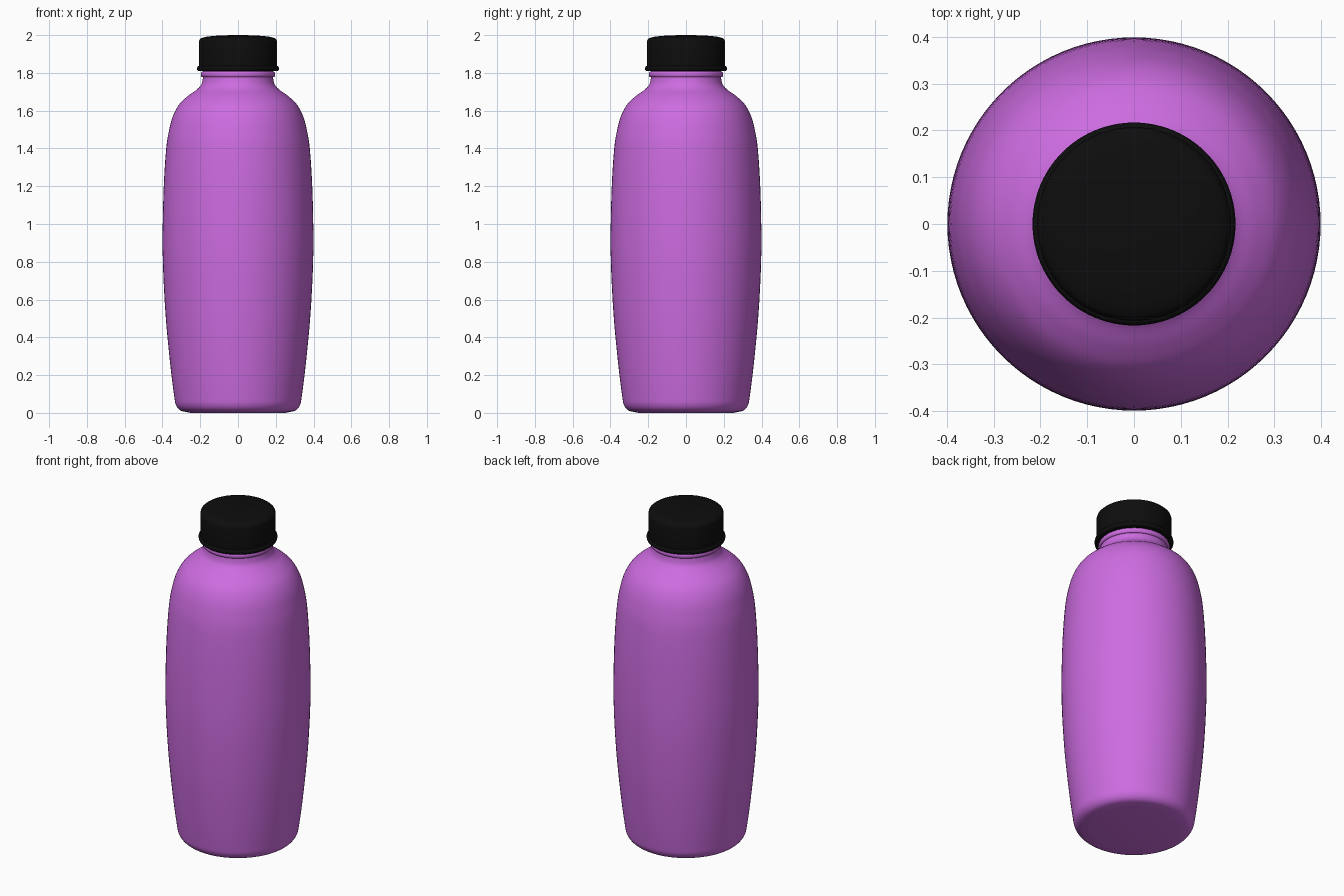
import bpy, bmesh, math

if "Cube" in bpy.data.objects:
    bpy.data.objects.remove(bpy.data.objects["Cube"])

SIDES = 96


def material(name, rgba):
    mat = bpy.data.materials.new(name)
    mat.diffuse_color = rgba
    mat.use_nodes = True
    mat.node_tree.nodes["Principled BSDF"].inputs["Base Color"].default_value = mat.diffuse_color
    return mat


def smooth_profile(pts, steps=5):
    # Catmull-Rom curve through (radius, z) points
    out = []
    ext = [pts[0]] + pts + [pts[-1]]
    for a, b, c, d in zip(ext, ext[1:], ext[2:], ext[3:]):
        for i in range(steps):
            t = i / steps
            out.append(tuple(0.5 * (2 * q + (r - p) * t + (2 * p - 5 * q + 4 * r - s) * t ** 2
                                    + (3 * q - p - 3 * r + s) * t ** 3)
                             for p, q, r, s in zip(a, b, c, d)))
    return out + [pts[-1]]


def lathe(name, profile, mat, angle=35):
    bm = bmesh.new()
    rings = [[bm.verts.new((r * math.cos(2 * math.pi * i / SIDES),
                            r * math.sin(2 * math.pi * i / SIDES), z))
              for i in range(SIDES)] for r, z in profile]
    for lo, hi in zip(rings, rings[1:]):
        for i in range(SIDES):
            j = (i + 1) % SIDES
            bm.faces.new((lo[i], lo[j], hi[j], hi[i]))
    bm.faces.new(rings[0][::-1])
    bm.faces.new(rings[-1])
    mesh = bpy.data.meshes.new(name)
    bm.to_mesh(mesh)
    bm.free()
    mesh.materials.append(mat)
    obj = bpy.data.objects.new(name, mesh)
    bpy.context.collection.objects.link(obj)
    bpy.ops.object.select_all(action='DESELECT')
    obj.select_set(True)
    bpy.context.view_layer.objects.active = obj
    bpy.ops.object.shade_smooth_by_angle(angle=math.radians(angle))
    return obj


purple = material("purple_plastic", (0.61, 0.15, 0.75, 1))
black = material("black_plastic", (0.004, 0.004, 0.004, 1))

# Bottle body: rounded base, bulging sides, shoulder and neck
body = smooth_profile([
    (0.27, 0.004), (0.305, 0.013), (0.328, 0.04), (0.338, 0.09), (0.358, 0.25),
    (0.382, 0.5), (0.396, 0.75), (0.399, 0.95), (0.393, 1.2), (0.38, 1.4),
    (0.364, 1.5), (0.343, 1.575), (0.31, 1.635), (0.265, 1.678),
    (0.22, 1.71), (0.195, 1.738), (0.186, 1.77)])
lathe("bottle_body", [(0.25, 0.0)] + body + [(0.186, 1.84)], purple)

# Neck bead below the cap
bead = [(0.188 + 0.009 * math.sin(math.pi * i / 8), 1.792 - 0.015 * math.cos(math.pi * i / 8))
        for i in range(9)]
lathe("neck_bead", bead, purple)

# Screw cap with slightly domed top
lathe("cap", [(0.205, 1.815), (0.207, 1.84), (0.207, 1.965), (0.204, 1.976), (0.195, 1.984),
              (0.17, 1.991), (0.13, 1.996), (0.07, 1.999), (0.02, 2.0)], black)

# Rounded tamper band at the bottom of the cap
band = [(0.207 + 0.01 * math.sin(math.pi * i / 8), 1.823 - 0.014 * math.cos(math.pi * i / 8))
        for i in range(9)]
lathe("cap_band", band, black)
